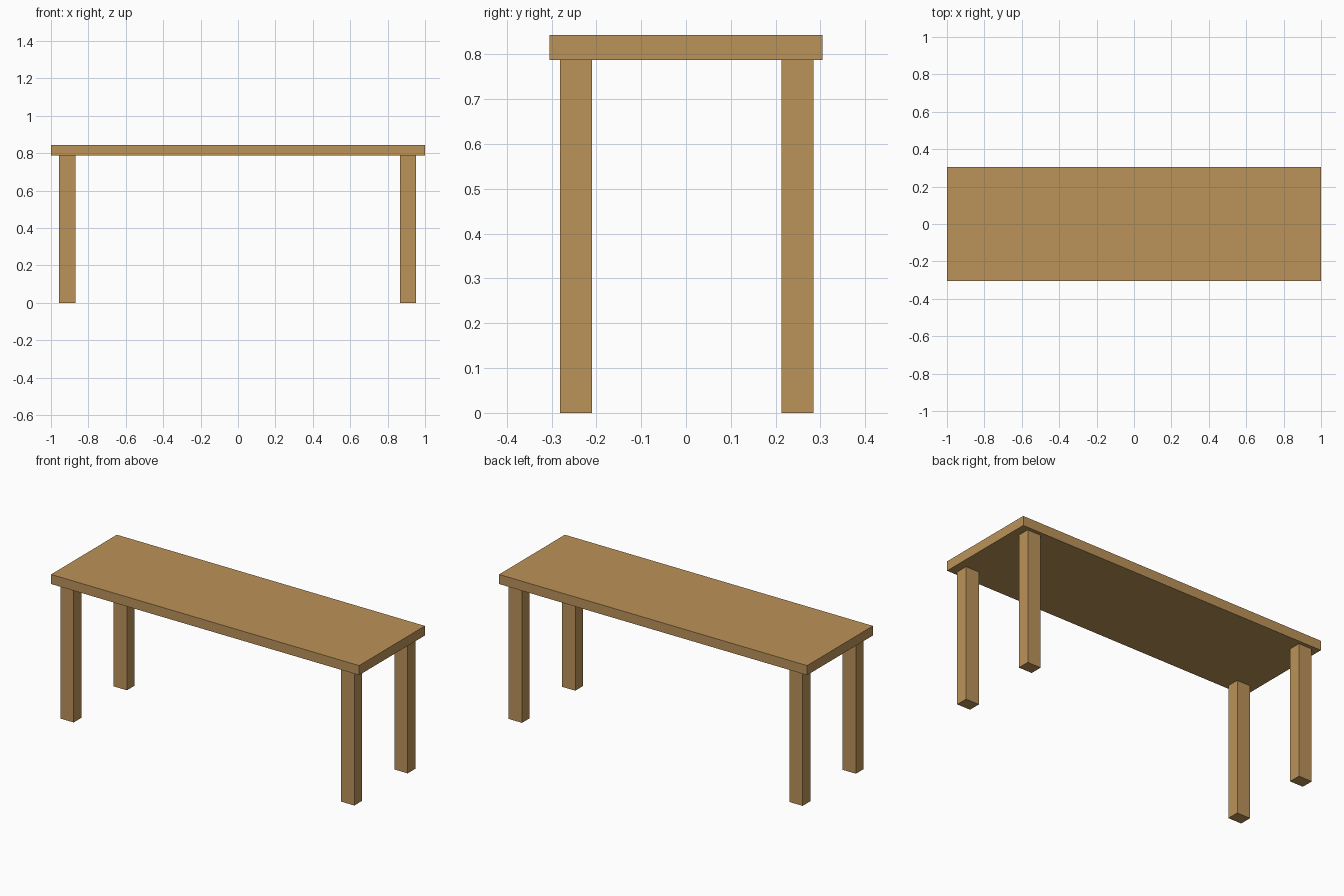
import bpy

if "Cube" in bpy.data.objects:
    bpy.data.objects.remove(bpy.data.objects["Cube"])

# shared wood material
wood = bpy.data.materials.new("wood")
wood.diffuse_color = (0.50, 0.29, 0.10, 1)
wood.use_nodes = True
wood.node_tree.nodes["Principled BSDF"].inputs["Base Color"].default_value = wood.diffuse_color


def box(name, x0, x1, y0, y1, z0, z1):
    bpy.ops.mesh.primitive_cube_add(size=1, location=((x0 + x1) / 2, (y0 + y1) / 2, (z0 + z1) / 2))
    ob = bpy.context.object
    ob.name = name
    ob.scale = (x1 - x0, y1 - y0, z1 - z0)
    bpy.ops.object.transform_apply(location=False, rotation=False, scale=True)
    ob.data.materials.append(wood)
    return ob


# long rectangular slab
box("table_top", -1, 1, -0.305, 0.305, 0.787, 0.843)

# four straight legs near the corners
for side, x0, x1 in (("left", -0.956, -0.87), ("right", 0.866, 0.952)):
    for end, y0, y1 in (("front", -0.281, -0.21), ("back", 0.213, 0.284)):
        box(f"{end}_{side}_leg", x0, x1, y0, y1, 0, 0.787)
